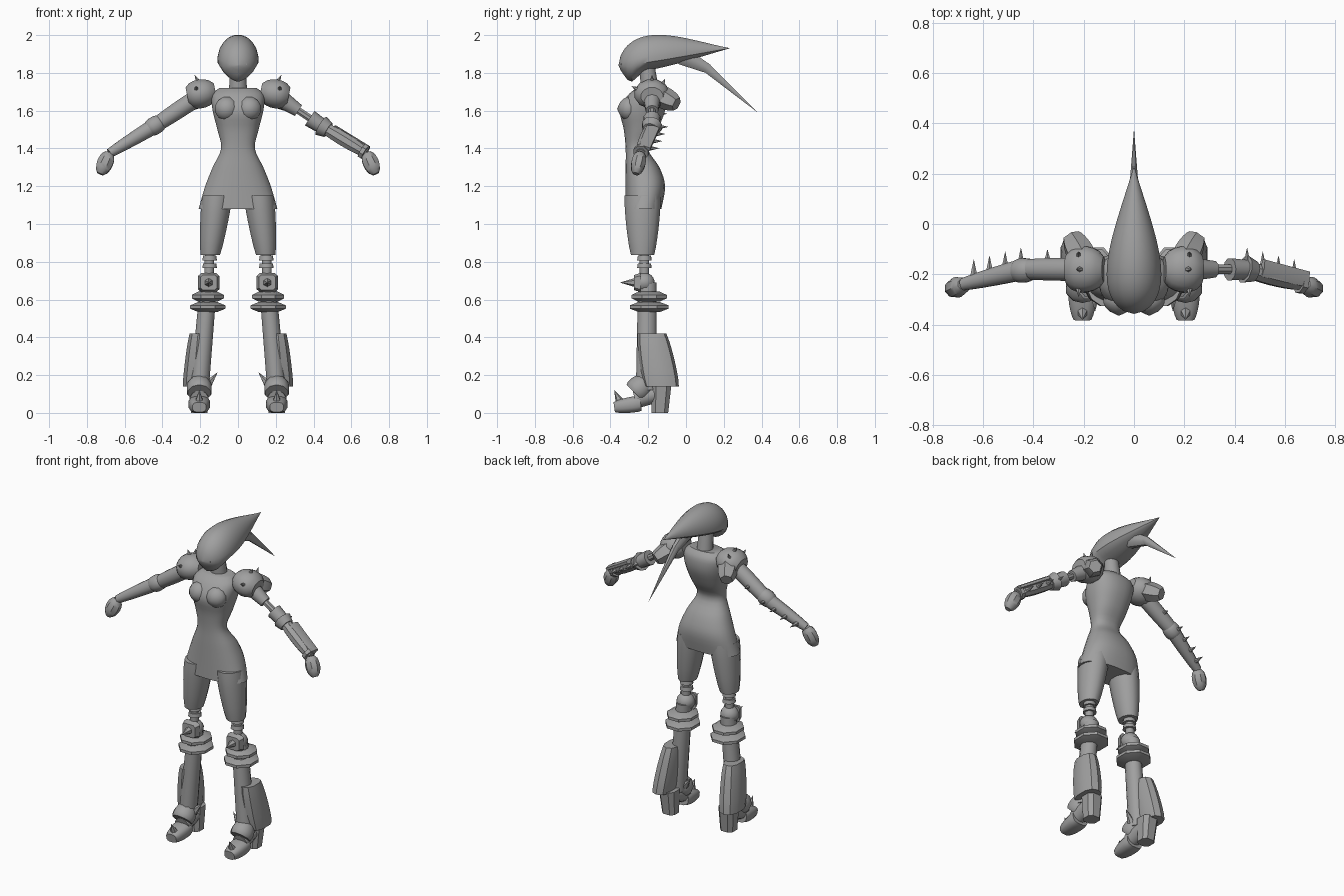
import bpy, bmesh
from math import cos, sin, pi, exp, radians
from mathutils import Vector

if "Cube" in bpy.data.objects:
    bpy.data.objects.remove(bpy.data.objects["Cube"])

X_AXIS, Y_AXIS, Z_AXIS = Vector((1, 0, 0)), Vector((0, 1, 0)), Vector((0, 0, 1))

grey = bpy.data.materials.new("plain grey")
grey.use_nodes = True
shade = (.35, .35, .35, 1)
grey.diffuse_color = shade
grey.node_tree.nodes["Principled BSDF"].inputs["Base Color"].default_value = shade


def signed_power(value, power):
    return abs(value) ** power * (1 if value >= 0 else -1)


def skin(name, rings, sides, square=1, pointed=1, side="both"):
    """Skin rings of centre, two directions, half width, upper and lower half depth."""
    bm = bmesh.new()
    loops = []
    for centre, across, up, width, upper, lower in rings:
        loop = []
        for k in range(sides):
            turn = 2 * pi * (k + .5) / sides
            c, s = cos(turn), sin(turn)
            reach = width * signed_power(c, square if s > 0 else square * pointed)
            height = (upper if s > 0 else lower) * signed_power(s, square)
            loop.append(bm.verts.new(centre + across * reach + up * height))
        loops.append(loop)
    for low, high in zip(loops, loops[1:]):
        for k in range(sides):
            bm.faces.new((low[k - 1], low[k], high[k], high[k - 1]))
    bm.faces.new(loops[0])
    bm.faces.new(loops[-1])
    bmesh.ops.remove_doubles(bm, verts=bm.verts, dist=.0001)
    if side == "right":
        bmesh.ops.scale(bm, vec=(-1, 1, 1), verts=bm.verts)
    bmesh.ops.recalc_face_normals(bm, faces=bm.faces)
    for face in bm.faces:
        face.smooth = True
    mesh = bpy.data.meshes.new(name)
    bm.to_mesh(mesh)
    bm.free()
    mesh.set_sharp_from_angle(angle=radians(40))
    mesh.materials.append(grey)
    obj = bpy.data.objects.new(name, mesh)
    bpy.context.collection.objects.link(obj)
    if side == "both":
        obj.modifiers.new("Mirror", "MIRROR").use_mirror_merge = False


def limb(name, start, end, r1, r2, bulge=0, flat=1, level=False, sides=12, steps=7, **options):
    """A tapering part between two points, swelling by bulge in the middle."""
    start, end = Vector(start), Vector(end)
    along = Z_AXIS if level else (end - start).normalized()
    across = X_AXIS if abs(along.x) < .7 else Y_AXIS
    up = along.cross(across).normalized()
    across = up.cross(along)
    rings = []
    for i in range(steps + 1):
        t = i / steps
        radius = r1 + (r2 - r1) * t + bulge * max(0, sin(pi * t)) ** .6
        rings.append((start.lerp(end, t), across, up, radius, radius * flat, radius * flat))
    skin(name, rings, sides, **options)


def spike(name, base, direction, length, radius=.016, side="both"):
    base = Vector(base)
    limb(name, base, base + Vector(direction).normalized() * length, radius, 0,
         sides=6, steps=1, side=side)


def smooth_rows(rows, steps=4):
    """Pass a smooth curve through the rows of a profile."""
    rows = [Vector(row) for row in rows]
    padded = [rows[0]] + rows + [rows[-1]]
    result = []
    for a, b, c, d in zip(padded, padded[1:], padded[2:], padded[3:]):
        for i in range(steps):
            t = i / steps
            pull_in, pull_out = (c - a) / 2, (d - b) / 2
            result.append(b + pull_in * t * (1 - t) ** 2 - pull_out * t * t * (1 - t)
                          + (c - b) * t * t * (3 - 2 * t))
    return result + [rows[-1]]


# Torso with flared short skirt: height, half width, front, back
torso_profile = [(1.08, .21, -.32, -.13), (1.2, .175, -.32, -.11), (1.3, .135, -.32, -.14),
                 (1.4, .09, -.32, -.2), (1.5, .11, -.33, -.15), (1.6, .135, -.35, -.11),
                 (1.68, .14, -.31, -.11), (1.72, .1, -.26, -.14)]
torso_rings = []
for z, width, front, back in smooth_rows(torso_profile):
    depth = (back - front) / 2
    torso_rings.append((Vector((0, front + depth, z)), X_AXIS, Y_AXIS, width, depth, depth))
skin("torso", torso_rings, sides=24, square=.85, side="middle")
limb("bust", (.06, -.24, 1.61), (.06, -.365, 1.61), 0, 0, bulge=.065)
limb("neck", (0, -.19, 1.7), (0, -.21, 1.87), .05, .04, level=True, side="middle")

# Swept helmet head, its chin coming to a point
head_front, head_tip = Vector((0, -.357, 1.84)), Vector((0, .23, 1.93))
head_rings = []
for i in range(19):
    t = (i / 18) ** 1.4
    swell = max(.01, sin(pi * t ** .53))
    chin = .07 * exp(-((t - .1) / .08) ** 2)
    head_rings.append((head_front.lerp(head_tip, t), X_AXIS, Z_AXIS,
                       .11 * swell, .135 * swell, (.05 + chin) * swell))
skin("head", head_rings, sides=20, pointed=1.5, side="middle")
limb("horn_root", (0, -.02, 1.89), (0, .12, 1.82), .04, .02, flat=1.3, sides=8, side="middle")
limb("trailing_horn", (0, .1, 1.835), (0, .38, 1.59), .023, 0, flat=1.2, sides=8, side="middle")
limb("eye", (.04, -.32, 1.845), (.04, -.345, 1.845), .01, .006, sides=8)

# Legs
knee, ankle = Vector((.155, -.22, .69)), Vector((.205, -.21, .12))
limb("thigh", (.11, -.23, 1.15), (.147, -.23, .835), .082, .053, bulge=.007, flat=1.2, level=True)
limb("knee_link", (.15, -.22, .85), knee, .026, .026, level=True)
for z in (.82, .78):
    limb("knee_band", (.15, -.22, z - .012), (.15, -.22, z + .012), .04, .036, level=True)
limb("knee", knee - Z_AXIS * .055, knee + Z_AXIS * .055, .01, .01, bulge=.046, level=True)
limb("knee_plate", knee - Y_AXIS * .02, knee - Y_AXIS * .055, .058, .046,
     flat=.9, sides=8, square=.4)
spike("knee_spike", knee - Y_AXIS * .05, -Y_AXIS, .08, radius=.024)
limb("shin", knee + Y_AXIS * .015, ankle, .046, .052, flat=1.1, level=True)

# Flared shin rings
for name, z, flare in (("upper_shin_ring", .617, .04), ("lower_shin_ring", .562, .05)):
    limb(name, (.16, -.195, z - .028), (.16, -.195, z + .025), .055, .055,
         bulge=flare, flat=1.1, sides=8, steps=3, level=True)

# Calf guard widening towards the heel
limb("calf_guard", (.212, -.18, .42), (.238, -.13, .14), .046, .056, bulge=.006,
     flat=1.65, sides=10, square=.8, level=True)

# Feet: cuff, toe, arch, heel and claws
limb("ankle_cuff", (.205, -.27, .105), (.205, -.21, .165), .062, .05, bulge=.012, sides=10)
spike("ankle_spike", (.16, -.215, .15), (-.8, .2, 1), .085, radius=.024)
limb("toe", (.205, -.38, .03), (.205, -.24, .05), .036, .054, bulge=.01, flat=.75, square=.7)
limb("foot_arch", (.205, -.27, .07), (.205, -.12, .11), .05, .045)
limb("heel", (.205, -.138, 0), (.21, -.13, .15), .046, .056, sides=8, square=.7, level=True)
spike("toe_claw", (.205, -.34, .04), (0, -.5, 1), .09, radius=.032)

# Arm anchors shared by both sides
shoulder, elbow = Vector((.2, -.18, 1.68)), Vector((.44, -.18, 1.52))
wrist, knuckles = Vector((.68, -.24, 1.375)), Vector((.73, -.265, 1.265))

# Shoulder pads with spikes and rear fins
limb("shoulder_pad", (.12, -.18, 1.705), (.268, -.18, 1.675), .05, .06, bulge=.04, flat=.83)
for offset, direction in (((.01, 0, .07), (.5, 0, 1)), ((.02, .05, .05), (0, .5, 1)),
                          ((.02, -.07, .03), (0, -1, .5))):
    spike("shoulder_spike", shoulder + Vector(offset), direction, .045)
limb("shoulder_fin", shoulder + Y_AXIS * .04, (.25, -.05, 1.635), .055, .038, bulge=.01, sides=6)

# Right arm, sleeved
limb("right_upper_arm", shoulder, elbow, .046, .039, bulge=.004, side="right")
limb("right_elbow", shoulder.lerp(elbow, .85), elbow.lerp(wrist, .15), .036, .036,
     bulge=.014, side="right")
limb("right_forearm", elbow, wrist, .042, .025, bulge=.003, side="right")

# Left arm, jointed rods
limb("left_shoulder_collar", shoulder.lerp(elbow, .2), shoulder.lerp(elbow, .5), .045, .034,
     sides=10, side="left")
limb("left_upper_rod", shoulder, elbow, .02, .02, sides=8, side="left")
limb("left_elbow_cuff", shoulder.lerp(elbow, .75), elbow.lerp(wrist, .02), .046, .04,
     sides=10, side="left")
limb("left_elbow_collar", elbow, elbow.lerp(wrist, .16), .056, .042, sides=10, side="left")
limb("left_forearm", elbow, wrist, .026, .024, bulge=.014, sides=8, side="left")
raised = Vector((.01, .02, .025))
limb("left_forearm_plate", elbow.lerp(wrist, .25) + raised, wrist + raised, .04, .036,
     flat=.4, sides=6, side="left")
limb("left_wrist_flange", elbow.lerp(wrist, .9), elbow.lerp(wrist, .98), .042, .042,
     sides=8, side="left")

# Rows of spikes behind both forearms, closed fists
for side in ("left", "right"):
    for i in range(4):
        spike(side + "_arm_spike", elbow.lerp(wrist, .04 + i * .26) + Y_AXIS * .025,
              Y_AXIS, .065, side=side)
spike("right_upper_arm_spike", shoulder.lerp(elbow, .6) + Y_AXIS * .03, Y_AXIS, .05, side="right")
limb("fist", wrist, knuckles, .024, .018, bulge=.024, flat=.9, sides=8)
